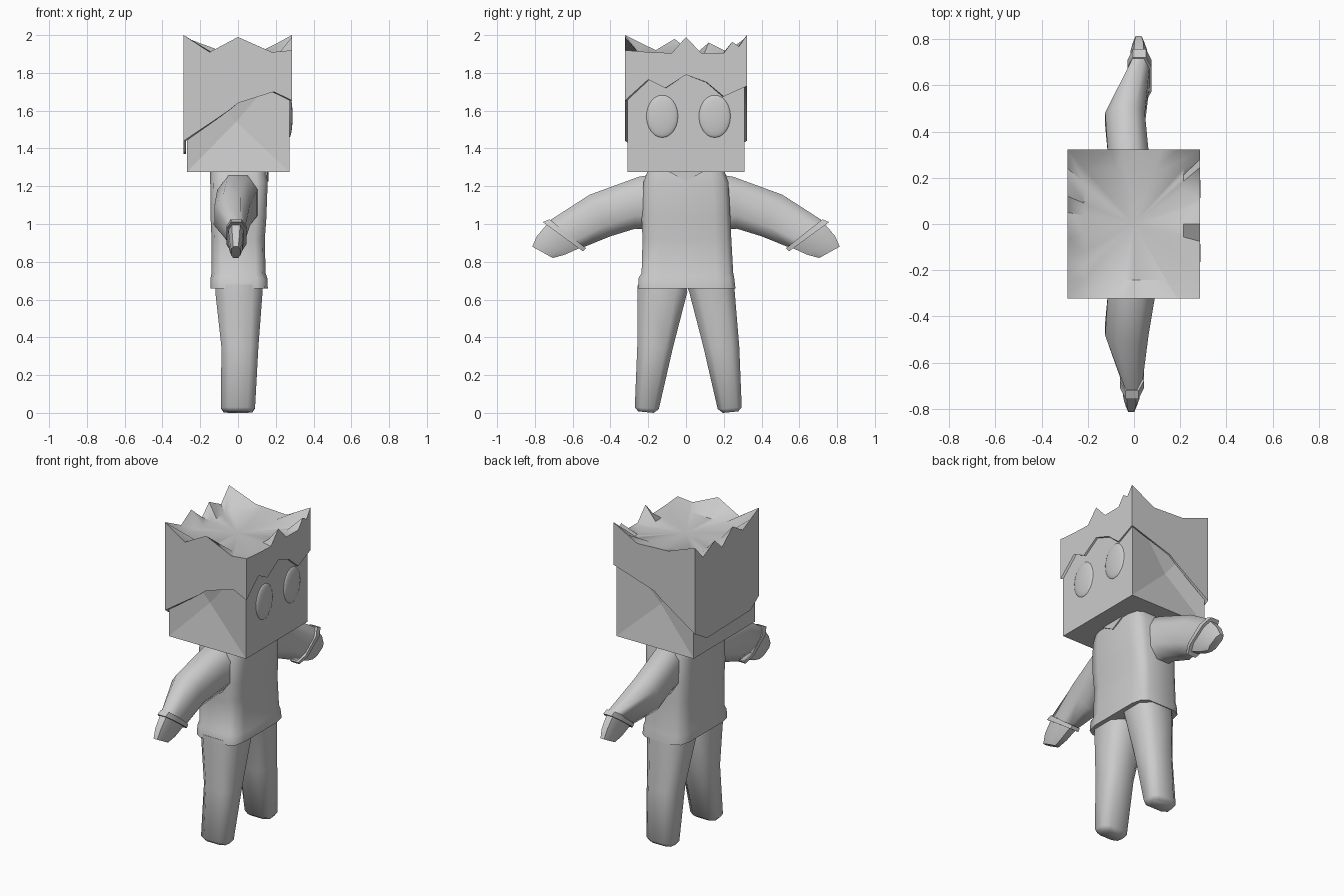
import bpy, bmesh, math
from mathutils import Vector

if "Cube" in bpy.data.objects:
    bpy.data.objects.remove(bpy.data.objects["Cube"])

grey = bpy.data.materials.new("plain_grey")
grey.diffuse_color = (0.6, 0.6, 0.6, 1)
grey.use_nodes = True
grey.node_tree.nodes["Principled BSDF"].inputs["Base Color"].default_value = grey.diffuse_color


def finish(bm, name, angle=40):
    bmesh.ops.recalc_face_normals(bm, faces=bm.faces)
    me = bpy.data.meshes.new(name)
    bm.to_mesh(me)
    bm.free()
    ob = bpy.data.objects.new(name, me)
    bpy.context.collection.objects.link(ob)
    me.materials.append(grey)
    bpy.ops.object.select_all(action='DESELECT')
    ob.select_set(True)
    bpy.context.view_layer.objects.active = ob
    bpy.ops.object.shade_smooth_by_angle(angle=math.radians(angle))
    return ob


def loft(name, rings, sides=8, power=0.8, flip=1, angle=40):
    """Each ring: (y, z) of one edge, (y, z) of the opposite edge, x min, x max."""
    bm = bmesh.new()
    loops = []
    for (y0, z0), (y1, z1), xa, xb in rings:
        loop = []
        for i in range(sides):
            a = 2 * math.pi * (i + 0.5) / sides
            c, s = (math.copysign(abs(f) ** power, f) for f in (math.cos(a), math.sin(a)))
            m = abs(math.cos(math.pi / sides)) ** power
            c, s = c / m, s / m
            y = (y0 + y1) / 2 + c * (y0 - y1) / 2
            z = (z0 + z1) / 2 + c * (z0 - z1) / 2
            loop.append(bm.verts.new(((xa + xb) / 2 + s * (xb - xa) / 2, y * flip, z)))
        loops.append(loop)
    for a, b in zip(loops, loops[1:]):
        for i in range(sides):
            j = (i + 1) % sides
            bm.faces.new((a[i], a[j], b[j], b[i]))
    bm.faces.new(loops[0])
    bm.faces.new(loops[-1])
    return finish(bm, name, angle)


# Head: box whose two sides are pinched inwards at the cheek
bm = bmesh.new()
X0, X1, Y, ZB, ZT = -0.27, 0.273, 0.31, 1.275, 1.87
v = {(x, y, z): bm.verts.new((x, y, z)) for x in (X0, X1) for y in (-Y, Y) for z in (ZB, ZT)}
for x in (X0, X1):
    bm.faces.new([v[x, -Y, ZB], v[x, Y, ZB], v[x, Y, ZT], v[x, -Y, ZT]])
for z in (ZB, ZT):
    bm.faces.new([v[X0, -Y, z], v[X1, -Y, z], v[X1, Y, z], v[X0, Y, z]])
for y in (-Y, Y):
    apex = bm.verts.new((-0.01, y * 0.86, 1.54))
    loop = [v[X0, y, ZB], v[X1, y, ZB], v[X1, y, ZT], v[X0, y, ZT]]
    for i in range(4):
        bm.faces.new((loop[i], loop[(i + 1) % 4], apex))
finish(bm, "head", 8)


# Hair: four walls with a jagged crown and a wavy hem, around a sunken top
def sample(line, t):
    for (a, za), (b, zb) in zip(line, line[1:]):
        if a <= t <= b:
            return za + (zb - za) * (t - a) / (b - a)
    return line[-1][1]


HX0, HX1, HY = -0.288, 0.285, 0.322
side_hem = [(HX0, 1.44), (-0.05, 1.60), (0, 1.64), (0.19, 1.70), (HX1, 1.655)]
front = ([(-HY, 1.92), (-0.2, 1.91), (-0.075, 1.905), (0, 1.99), (0.08, 1.905), (0.2, 1.905),
          (0.245, 1.965), (0.28, 1.94), (HY, 2.0)],
         [(-HY, 1.655), (-0.2, 1.765), (-0.11, 1.72), (0, 1.79), (0.11, 1.75), (0.2, 1.675), (HY, 1.73)])
back = ([(-HY, 2.0), (-0.16, 1.92), (-0.06, 1.98), (0.05, 1.89), (0.12, 1.96), (0.24, 1.90), (HY, 1.99)],
        [(-HY, 1.44), (-0.24, 1.38), (0.2, 1.37), (HY, 1.44)])
right = ([(HX0, 2.0), (-0.15, 1.91), (0, 1.99), (0.18, 1.91), (HX1, 1.92)], side_hem)
left = ([(HX0, 1.99), (-0.1, 1.92), (0.12, 1.91), (HX1, 2.0)],
        side_hem[:-1] + [(HX1, 1.73)])
bm = bmesh.new()
columns = []
for (top, hem), place, rev in ((right, lambda t: (t, -HY), False), (front, lambda t: (HX1, t), False),
                               (left, lambda t: (t, HY), True), (back, lambda t: (HX0, t), True)):
    ts = sorted({p[0] for p in top + hem}, reverse=rev)
    for t in ts[:-1]:
        columns.append([bm.verts.new((*place(t), z)) for z in (sample(hem, t), sample(top, t))])
lip, inner, dip = [], [], []
for lo, hi in columns:
    x, y = lo.co.x * 0.955, lo.co.y * 0.964
    lip.append(bm.verts.new((x, y, lo.co.z)))
    inner.append(bm.verts.new((x, y, lo.co.z + 0.08)))
    dip.append(bm.verts.new((hi.co.x * 0.75, hi.co.y * 0.75,
                             1.895 + 0.01 * math.sin(9 * hi.co.x + 5 * hi.co.y))))
centre = bm.verts.new((0, 0, 1.885))
n = len(columns)
for i in range(n):
    j = (i + 1) % n
    (a, b), (c, d) = columns[i], columns[j]
    bm.faces.new((a, c, d, b))
    bm.faces.new((b, d, dip[j], dip[i]))
    bm.faces.new((dip[i], dip[j], centre))
    bm.faces.new((a, lip[i], lip[j], c))
    bm.faces.new((lip[i], inner[i], inner[j], lip[j]))
finish(bm, "hair", 40)

# Eyes: shallow domes on the face
for y, name in ((-0.126, "right_eye"), (0.152, "left_eye")):
    bm = bmesh.new()
    bmesh.ops.create_uvsphere(bm, u_segments=24, v_segments=12, radius=1)
    for p in bm.verts:
        p.co = Vector((X1 - 0.002 + p.co.x * 0.018, y + p.co.y * 0.085, 1.57 + p.co.z * 0.113))
    finish(bm, name, 60)

# Shirt: boxy torso with a flared hem
loft("shirt", [((-0.255, 0.658), (0.262, 0.658), -0.145, 0.158),
               ((-0.25, 0.715), (0.255, 0.715), -0.145, 0.155),
               ((-0.235, 0.74), (0.25, 0.74), -0.14, 0.146),
               ((-0.23, 0.92), (0.24, 0.92), -0.14, 0.142),
               ((-0.235, 1.03), (0.235, 1.03), -0.145, 0.15),
               ((-0.225, 1.22), (0.225, 1.22), -0.147, 0.157),
               ((-0.205, 1.276), (0.205, 1.276), -0.147, 0.15)], 12, 0.35, angle=50)

# Collar: small pointed plate at the throat
bm = bmesh.new()
tri = [bm.verts.new((0.153, y, z)) for y, z in ((-0.09, 1.276), (0, 1.226), (0.09, 1.276))]
face = bm.faces.new(tri)
ext = bmesh.ops.extrude_face_region(bm, geom=[face])
for p in ext["geom"]:
    if isinstance(p, bmesh.types.BMVert):
        p.co.x += 0.008
finish(bm, "collar")

# Limbs, one of each per side
for flip, side in ((1, "left"), (-1, "right")):
    dx = 0.016 * flip
    loft(side + "_sleeve", [((0.19, 1.26), (0.19, 0.97), -0.10, 0.09 - dx),
                            ((0.25, 1.25), (0.27, 0.975), -0.11, 0.085 - dx),
                            ((0.51, 1.155), (0.40, 0.935), -0.125, 0.055 - dx / 2),
                            ((0.735, 1.01), (0.56, 0.87), -0.035 + dx, 0.052 + dx)],
         8, 0.8, flip, 65)
    loft(side + "_cuff", [((0.722, 1.025), (0.53, 0.872), -0.045 + dx, 0.06 + dx),
                          ((0.758, 1.01), (0.545, 0.855), -0.045 + dx, 0.06 + dx)], 8, 0.7, flip)
    loft(side + "_hand", [((0.735, 1.0), (0.565, 0.872), -0.035 + dx, 0.045 + dx),
                          ((0.79, 0.935), (0.64, 0.838), -0.03 + dx, 0.04 + dx),
                          ((0.814, 0.88), (0.705, 0.82), -0.02 + dx, 0.028 + dx)], 8, 0.7, flip, 50)
    oy = 0.012 * flip
    loft(side + "_leg", [((0.255, 0.68), (0.0, 0.68), -0.12, 0.13),
                         ((0.258, 0.64), (0.005 + oy, 0.64), -0.12, 0.13),
                         ((0.27 + oy, 0.35), (0.08 + oy, 0.35), -0.088, 0.108),
                         ((0.283 + oy, 0.03), (0.156 + oy, 0.02), -0.09, 0.09),
                         ((0.265 + oy, 0.008), (0.183 + oy, 0.0), -0.075, 0.075)], 8, 0.65, flip, 50)
